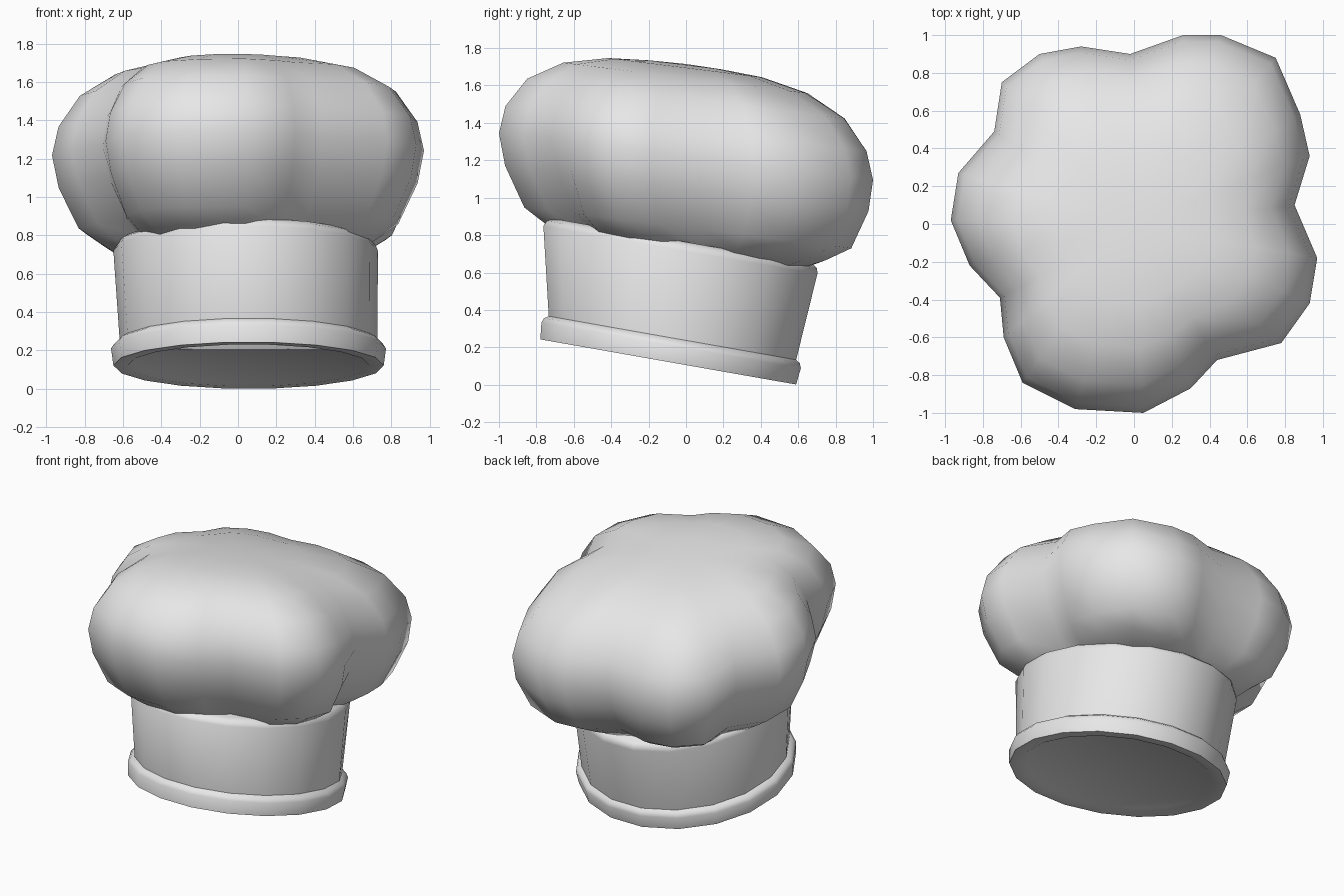
import bpy, bmesh
from math import cos, sin, pi, radians
from mathutils import Matrix, Vector

cube = bpy.data.objects.get("Cube")
if cube:
    bpy.data.objects.remove(cube)

cloth = bpy.data.materials.new("white cloth")
cloth.use_nodes = True
colour = (0.8, 0.8, 0.8, 1)
cloth.diffuse_color = colour
cloth.node_tree.nodes["Principled BSDF"].inputs["Base Color"].default_value = colour


def loft(name, rings, start=None, end=None, angle=50):
    """Skin a stack of equal closed rings, closing each end with a fan or a flat face."""
    bm = bmesh.new()
    loops = [[bm.verts.new(p) for p in ring] for ring in rings]
    n = len(loops[0])
    for a, b in zip(loops, loops[1:]):
        for i in range(n):
            j = (i + 1) % n
            bm.faces.new((a[i], a[j], b[j], b[i]))
    for loop, tip in ((loops[0], start), (loops[-1], end)):
        if tip is None:
            bm.faces.new(loop)
        else:
            centre = bm.verts.new(tip)
            for i in range(n):
                bm.faces.new((loop[i], loop[(i + 1) % n], centre))
    bmesh.ops.recalc_face_normals(bm, faces=bm.faces)
    mesh = bpy.data.meshes.new(name)
    bm.to_mesh(mesh)
    bm.free()
    mesh.materials.append(cloth)
    obj = bpy.data.objects.new(name, mesh)
    bpy.context.collection.objects.link(obj)
    bpy.ops.object.select_all(action='DESELECT')
    obj.select_set(True)
    bpy.context.view_layer.objects.active = obj
    bpy.ops.object.shade_smooth_by_angle(angle=radians(angle))
    return obj


# Tilted band with a rolled brim: height, x radius, y radius, centre shift
SIDES = 18
tilt = Matrix.Translation((0.055, -0.095, 0.122)) @ Matrix.Rotation(radians(-10), 4, 'X')
band_profile = [
    (0.015, 0.60, 0.60, 0, 0),
    (0, 0.63, 0.63, 0, 0),
    (0, 0.705, 0.705, 0, 0),
    (0.09, 0.717, 0.715, 0, 0),
    (0.115, 0.70, 0.705, 0, 0),
    (0.13, 0.672, 0.682, 0, 0),
    (0.60, 0.69, 0.755, -0.015, -0.04),
    (0.63, 0.678, 0.745, -0.015, -0.036),
    (0.648, 0.645, 0.715, -0.015, -0.033),
]
band_rings = []
for h, rx, ry, ox, oy in band_profile:
    turns = [2 * pi * i / SIDES for i in range(SIDES)]
    band_rings.append([tilt @ Vector((ox + rx * cos(t), oy + ry * sin(t), h)) for t in turns])
loft("hat_band", band_rings)

# Puffed crown: a lobed outline scaled up the height, on a leaning middle plane
outline = [Vector(p) for p in (
    (-.97, .02), (-.93, .27), (-.74, .49), (-.70, .75), (-.50, .90), (-.28, .94),
    (-.02, .90), (.26, 1), (.46, 1), (.75, .88), (.88, .58), (.93, .36),
    (.85, .10), (.97, -.18), (.93, -.42), (.78, -.63), (.44, -.72), (.30, -.87),
    (.05, -1), (-.31, -.98), (-.59, -.84), (-.69, -.60), (-.71, -.39), (-.87, -.22))]
MEAN = 0.98


def on_crown(x, y, h):
    return Vector((x, y, 1.22 - 0.125 * y + h))


# Height from the middle, scale, strength of the lobes
crown_profile = [
    (-0.52, 0.64, 0.6), (-0.46, 0.74, 1.1), (-0.38, 0.86, 1.25), (-0.17, 0.965, 1.1),
    (0, 1, 1), (0.15, 0.965, 1), (0.31, 0.85, 0.95), (0.42, 0.66, 0.7), (0.475, 0.42, 0.4),
    (0.49, 0.2, 0.2)]
crown_rings = []
for h, scale, lobes in crown_profile:
    ring = []
    for p in outline:
        q = p.normalized() * (MEAN + (p.length - MEAN) * lobes) * scale
        ring.append(on_crown(q.x, q.y, h))
    crown_rings.append(ring)
loft("puffed_crown", crown_rings, on_crown(0, 0, -0.5), on_crown(0, 0, 0.495), 80)
